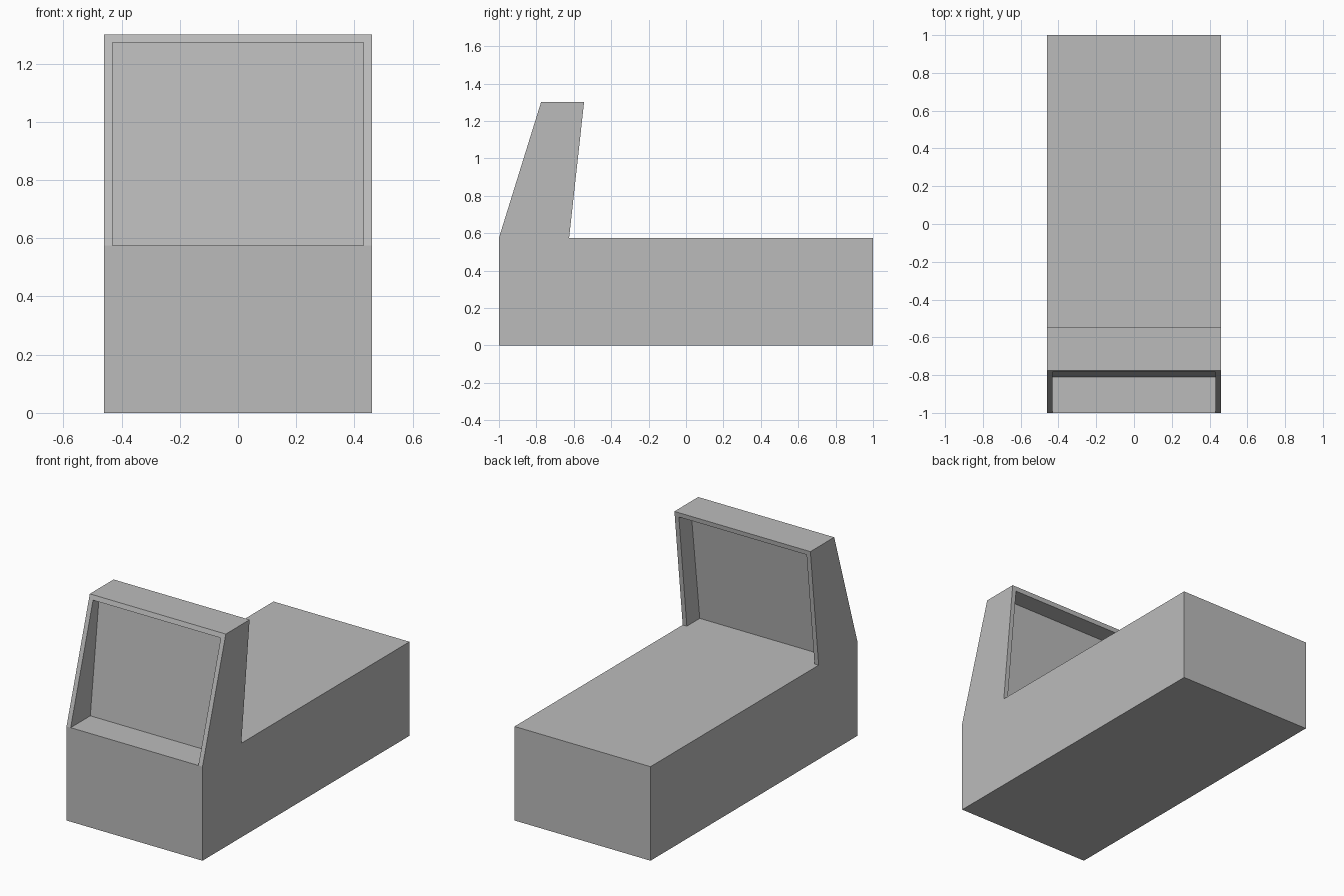
import bpy
import bmesh

cube = bpy.data.objects.get("Cube")
if cube:
    bpy.data.objects.remove(cube, do_unlink=True)

HALF_WIDTH = 0.46
RIM = 0.028
DECK = 0.575
TOP = 1.3

grey = bpy.data.materials.new("plain grey")
grey.use_nodes = True
colour = (0.5, 0.5, 0.5, 1)
grey.diffuse_color = colour
grey.node_tree.nodes["Principled BSDF"].inputs["Base Color"].default_value = colour


def prism(name, profile, half_width):
    """Extrude a (y, z) side profile across the width."""
    bm = bmesh.new()
    side = bm.faces.new([bm.verts.new((-half_width, y, z)) for y, z in profile])
    new = bmesh.ops.extrude_face_region(bm, geom=[side])["geom"]
    verts = [v for v in new if isinstance(v, bmesh.types.BMVert)]
    bmesh.ops.translate(bm, verts=verts, vec=(2 * half_width, 0, 0))
    bmesh.ops.recalc_face_normals(bm, faces=bm.faces)
    mesh = bpy.data.meshes.new(name)
    bm.to_mesh(mesh)
    bm.free()
    mesh.materials.append(grey)
    obj = bpy.data.objects.new(name, mesh)
    bpy.context.collection.objects.link(obj)
    return obj


# Long low base with the upright hood at the front
body = prism("body_and_hood", [
    (-1, 0), (1, 0), (1, DECK), (-0.625, DECK),
    (-0.545, TOP), (-0.775, TOP), (-1, DECK)], HALF_WIDTH)

# Front and rear recesses leave a thin leaning panel between them
ceiling = TOP - RIM
recesses = {
    "front_recess": [(-1.1, DECK), (-0.81, DECK), (-0.725, ceiling), (-1.1, ceiling)],
    "rear_recess": [(-0.4, DECK), (-0.75, DECK), (-0.665, ceiling), (-0.4, ceiling)],
}
for name, profile in recesses.items():
    cutter = prism(name + "_cutter", profile, HALF_WIDTH - RIM)
    cutter.hide_render = True
    cutter.hide_set(True)
    cut = body.modifiers.new(name, 'BOOLEAN')
    cut.operation = 'DIFFERENCE'
    cut.solver = 'EXACT'
    cut.object = cutter
